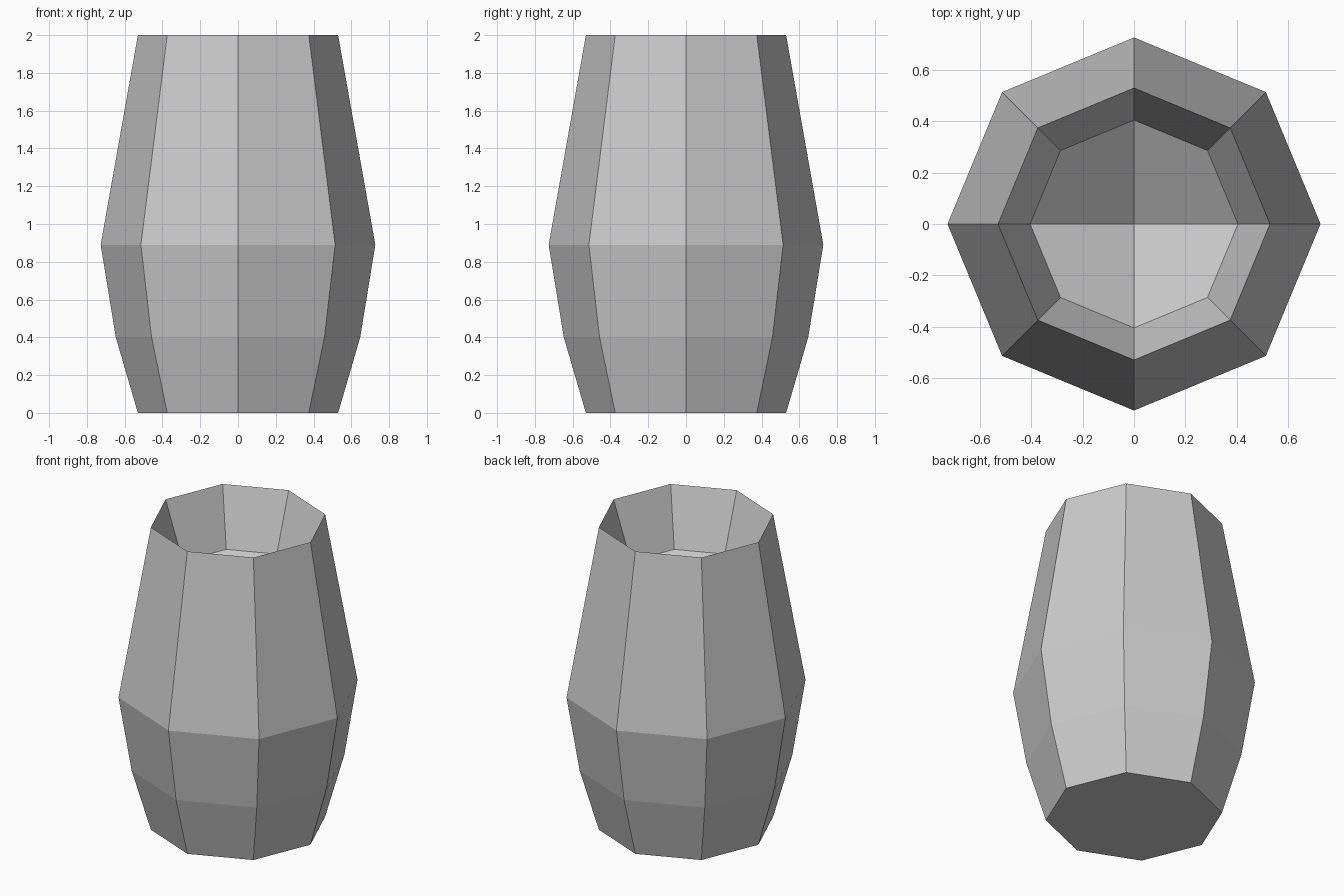
import bpy, bmesh
from math import sin, cos, pi

if "Cube" in bpy.data.objects:
    bpy.data.objects.remove(bpy.data.objects["Cube"])

SIDES = 8
# (radius, height): outer wall from base to rim, then down the inner lip
PROFILE = [(0.53, 0.0), (0.647, 0.4), (0.727, 0.89), (0.53, 2.0), (0.405, 1.625)]
BOWL_BOTTOM = 1.275

bm = bmesh.new()


def ring(r, z):
    return [bm.verts.new((r * cos(2 * pi * i / SIDES), r * sin(2 * pi * i / SIDES), z))
            for i in range(SIDES)]


# Faceted walls
rings = [ring(r, z) for r, z in PROFILE]
for a, b in zip(rings, rings[1:]):
    for i in range(SIDES):
        j = (i + 1) % SIDES
        bm.faces.new((a[i], a[j], b[j], b[i]))

# Flat base
bm.faces.new(rings[0][::-1])

# Sunken bowl floor made of four quads
centre = bm.verts.new((0, 0, BOWL_BOTTOM))
lip = rings[-1]
for i in range(0, SIDES, 2):
    bm.faces.new((centre, lip[i], lip[i + 1], lip[(i + 2) % SIDES]))

bmesh.ops.recalc_face_normals(bm, faces=bm.faces[:])
mesh = bpy.data.meshes.new("barrel_pot")
bm.to_mesh(mesh)
bm.free()
bpy.context.collection.objects.link(bpy.data.objects.new("barrel_pot", mesh))
